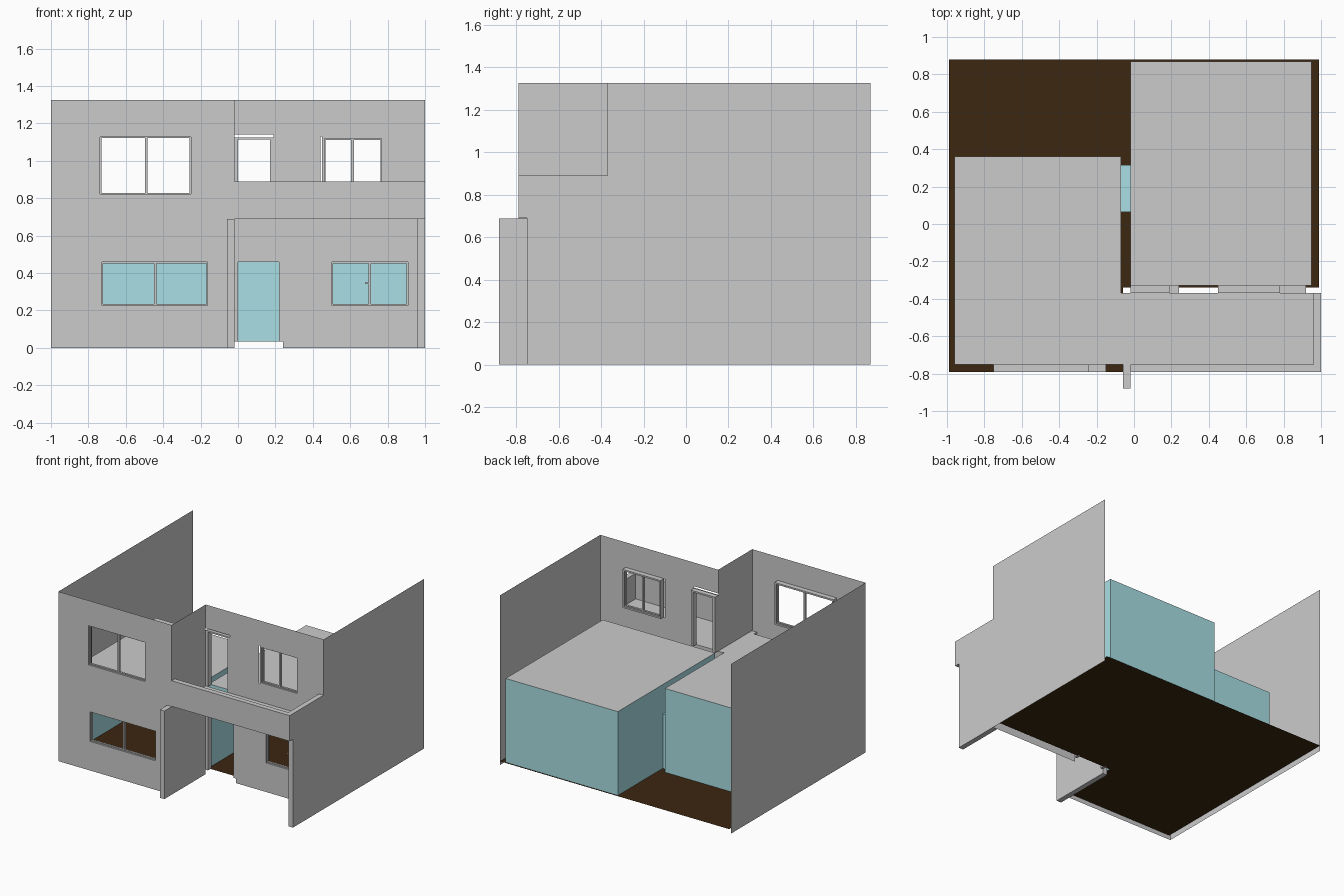
import bpy, bmesh

if "Cube" in bpy.data.objects:
    bpy.data.objects.remove(bpy.data.objects["Cube"])


def material(name, rgb):
    m = bpy.data.materials.new(name)
    m.diffuse_color = (*rgb, 1)
    m.use_nodes = True
    m.node_tree.nodes["Principled BSDF"].inputs["Base Color"].default_value = m.diffuse_color
    return m


TEAL = material("teal_paint", (0.40, 0.74, 0.78))
BROWN = material("dark_wood", (0.045, 0.02, 0.005))


def finish(name, bm, mat=None):
    bmesh.ops.remove_doubles(bm, verts=bm.verts, dist=1e-5)
    me = bpy.data.meshes.new(name)
    bm.to_mesh(me)
    bm.free()
    ob = bpy.data.objects.new(name, me)
    bpy.context.collection.objects.link(ob)
    if mat:
        me.materials.append(mat)
    return ob


def add_box(bm, x, y, z):
    vs = bmesh.ops.create_cube(bm, size=1)["verts"]
    for v in vs:
        for i, (a, b) in enumerate((x, y, z)):
            v.co[i] = b if v.co[i] > 0 else a


def box(name, x, y, z, mat=None):
    bm = bmesh.new()
    add_box(bm, x, y, z)
    return finish(name, bm, mat)


def wall(name, axis, pos, span, height, holes=(), mat=None):
    """Thin upright sheet at x=pos or y=pos; holes are (a0, a1, z0, z1)."""
    us = sorted({*span, *(v for h in holes for v in h[:2])})
    zs = sorted({*height, *(v for h in holes for v in h[2:])})
    bm = bmesh.new()
    for u0, u1 in zip(us, us[1:]):
        for z0, z1 in zip(zs, zs[1:]):
            um, zm = (u0 + u1) / 2, (z0 + z1) / 2
            if any(h[0] < um < h[1] and h[2] < zm < h[3] for h in holes):
                continue
            corners = [(u0, z0), (u1, z0), (u1, z1), (u0, z1)]
            bm.faces.new([bm.verts.new((pos, u, z) if axis == "x" else (u, pos, z))
                          for u, z in corners])
    return finish(name, bm, mat)


def sheet(name, points, z, mat=None):
    bm = bmesh.new()
    bm.faces.new([bm.verts.new((x, y, z)) for x, y in points])
    return finish(name, bm, mat)


def add_frame(bm, x0, x1, z0, z1, w, y, sill=True, top=None):
    t = top or w
    add_box(bm, (x0, x0 + w), y, (z0, z1))
    add_box(bm, (x1 - w, x1), y, (z0, z1))
    add_box(bm, (x0 + w, x1 - w), y, (z1 - t, z1))
    if sill:
        add_box(bm, (x0 + w, x1 - w), y, (z0, z0 + w))


def window(name, x0, x1, z0, z1, mid, y):
    bm = bmesh.new()
    add_frame(bm, x0, x1, z0, z1, 0.012, (y, y + 0.04))
    for a, b in ((x0 + 0.012, mid), (mid, x1 - 0.012)):
        add_frame(bm, a, b, z0 + 0.012, z1 - 0.012, 0.007, (y + 0.012, y + 0.028))
    return finish(name, bm)


def door_frame(name, x0, x1, z0, z1, y):
    bm = bmesh.new()
    add_frame(bm, x0, x1, z0, z1, 0.02, (y, y + 0.04), sill=False, top=0.012)
    return finish(name, bm)


FRONT, PORCH, BACK = -0.79, -0.37, 0.87
FLOOR, CEIL, RAIL, TOP = 0.035, 0.69, 0.89, 1.325

# openings
win_ul = (-0.75, -0.24, 0.81, 1.14)
win_ll = (-0.74, -0.15, 0.215, 0.47)
win_ur = (0.44, 0.78, 0.83, 1.13)
win_lr = (0.49, 0.92, 0.215, 0.47)
door_u = (-0.02, 0.19, CEIL, 1.14)
door_l = (-0.02, 0.24, 0.0, 0.47)

# outer walls
wall("left_wall", "x", -1, (FRONT, BACK), (0, TOP))
wall("front_wall", "y", FRONT, (-1, -0.02), (0, TOP), [win_ul, win_ll])
wall("set_back_wall", "y", PORCH, (-0.02, 1), (0, TOP), [win_ur, win_lr, door_u, door_l])
wall("right_wall", "x", 1, (PORCH, BACK), (0, TOP))
wall("upper_return_wall", "x", -0.02, (FRONT, PORCH), (CEIL, TOP))

# porch side walls and balcony parapet
box("porch_fin_wall", (-0.06, -0.02), (-0.88, PORCH), (0, CEIL - 0.002))
box("porch_right_wall", (0.96, 1), (-0.75, PORCH), (0, CEIL))
box("parapet_front", (-0.02, 1), (FRONT, -0.75), (CEIL, RAIL))
box("parapet_side", (0.96, 1), (-0.75, PORCH), (CEIL, RAIL))

# window and door frames
window("upper_left_window", *win_ul, -0.49, FRONT)
window("lower_left_window", *win_ll, -0.443, FRONT)
window("upper_right_window", 0.45, *win_ur[1:], 0.612, PORCH)
window("lower_right_window", *win_lr, 0.704, PORCH)
box("window_handle", (0.68, 0.702), (PORCH + 0.005, PORCH + 0.012), (0.342, 0.35))
door_frame("balcony_door_frame", -0.02, 0.19, CEIL, 1.125, PORCH)
door_frame("entrance_door_frame", -0.02, 0.24, FLOOR, 0.47, PORCH)

# floor, and the ceilings (left one runs on as the balcony deck)
sheet("ground_floor", [(-0.99, FRONT), (-0.06, FRONT), (-0.06, -0.34), (0.99, -0.34),
                       (0.99, 0.88), (-0.99, 0.88)], FLOOR, BROWN)
sheet("left_ceiling_and_balcony", [(-0.96, -0.75), (0.96, -0.75), (0.96, PORCH),
                                   (-0.07, PORCH), (-0.07, 0.36), (-0.96, 0.36)], CEIL)
sheet("right_ceiling", [(-0.02, -0.33), (0.95, -0.33), (0.95, BACK), (-0.02, BACK)], CEIL)

# room linings
H = (FLOOR, CEIL)
inner = (0.065, 0.315, FLOOR, 0.46)
for room, (x0, x1), (y0, y1), front_holes, left_holes, right_holes in (
        ("left_room", (-0.96, -0.07), (-0.75, 0.36), [win_ll], [], [inner]),
        ("right_room", (-0.02, 0.95), (-0.33, BACK),
         [win_lr, (-0.02, 0.24, FLOOR, 0.47)], [inner], [])):
    wall(room + "_front_lining", "y", y0, (x0, x1), H, front_holes, TEAL)
    wall(room + "_back_lining", "y", y1, (x0, x1), H, (), TEAL)
    wall(room + "_left_lining", "x", x0, (y0, y1), H, left_holes, TEAL)
    wall(room + "_right_lining", "x", x1, (y0, y1), H, right_holes, TEAL)

# passage between the rooms
for side, y in (("front", inner[0]), ("back", inner[1])):
    wall("passage_jamb_" + side, "y", y, (-0.07, -0.02), inner[2:], (), TEAL)
sheet("passage_lintel", [(-0.07, inner[0]), (-0.02, inner[0]), (-0.02, inner[1]),
                         (-0.07, inner[1])], inner[3], TEAL)
